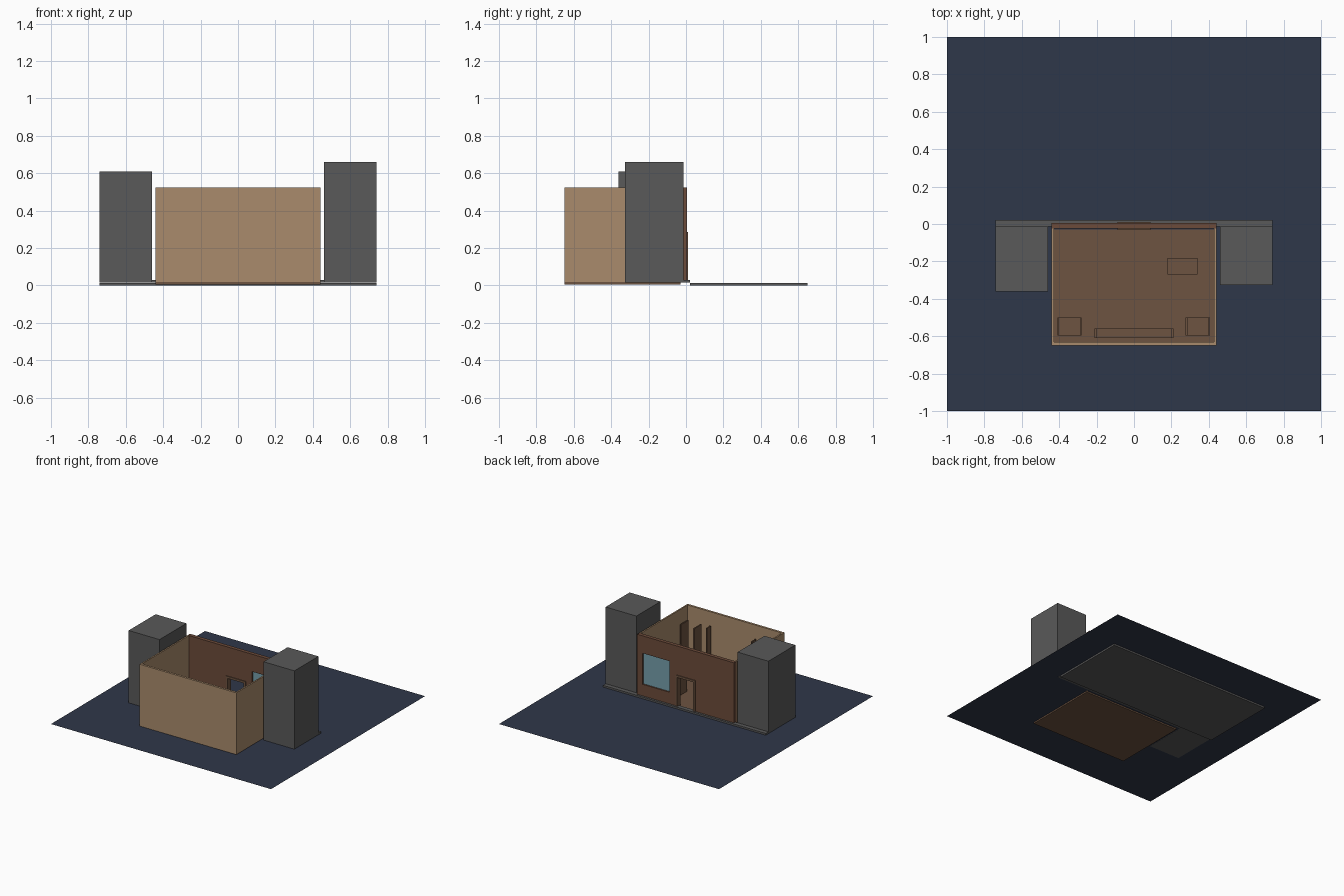
import bpy

if "Cube" in bpy.data.objects:
    bpy.data.objects.remove(bpy.data.objects["Cube"])

# Flat colours
def material(name, rgb):
    m = bpy.data.materials.new(name)
    m.diffuse_color = (*rgb, 1)
    m.use_nodes = True
    m.node_tree.nodes["Principled BSDF"].inputs["Base Color"].default_value = m.diffuse_color
    return m

NAVY = material("navy_ground", (0.028, 0.038, 0.067))
GREY = material("grey_concrete", (0.10, 0.10, 0.10))
TAN = material("tan_plaster", (0.40, 0.26, 0.15))
BROWN = material("brown_wood", (0.155, 0.088, 0.053))
BRICK = material("brick_brown", (0.15, 0.07, 0.042))
GLASS = material("blue_glass", (0.18, 0.35, 0.41))


def box(name, x, y, z, mat):
    """Box from (min, max) ranges along each axis."""
    bpy.ops.mesh.primitive_cube_add(size=1)
    ob = bpy.context.object
    ob.name = name
    for v in ob.data.vertices:
        v.co = [r[0] if c < 0 else r[1] for r, c in zip((x, y, z), v.co)]
    ob.data.materials.append(mat)
    return ob


# Ground sheet, with the road slab lying just under it
bpy.ops.mesh.primitive_plane_add(size=2, location=(0, 0, 0.0155))
ground = bpy.context.object
ground.name = "ground_sheet"
ground.data.materials.append(NAVY)
box("road", (-0.74, 0.74), (0.022, 0.65), (0, 0.014), GREY)
box("sidewalk", (-0.74, 0.74), (-0.013, 0.022), (0.0145, 0.03), GREY)

# Neighbouring blocks
box("left_block", (-0.74, -0.46), (-0.362, -0.013), (0.0145, 0.61), GREY)
box("right_block", (0.46, 0.74), (-0.325, -0.013), (0.0165, 0.66), GREY)

# Shop shell
FLOOR, TOP = 0.018, 0.523
box("shop_floor", (-0.44, 0.44), (-0.65, -0.03), (0.004, FLOOR), BROWN)
box("front_wall", (-0.44, 0.44), (-0.65, -0.632), (0.015, TOP), TAN)
for side, s in (("left", -1), ("right", 1)):
    box(side + "_wall", sorted((s * 0.428, s * 0.44)), (-0.632, -0.025),
        (0.015, TOP), TAN)

# Street wall, pieced around the door and the window
WALL = (-0.025, 0.005)
box("street_wall_left", (-0.44, -0.075), WALL, (0.016, TOP), BRICK)
box("street_wall_over_door", (-0.075, 0.075), WALL, (0.27, TOP), BRICK)
box("street_wall_middle", (0.075, 0.145), WALL, (0.016, TOP), BRICK)
box("street_wall_under_window", (0.145, 0.39), WALL, (0.016, 0.125), BRICK)
box("street_wall_over_window", (0.145, 0.39), WALL, (0.38, TOP), BRICK)
box("street_wall_right", (0.39, 0.44), WALL, (0.016, TOP), BRICK)
box("window_glass", (0.145, 0.39), (-0.012, -0.006), (0.125, 0.38), GLASS)

# Door frame
FRAME = (-0.031, 0.011)
for s in (-1, 1):
    box("door_jamb", sorted((s * 0.072, s * 0.088)), FRAME, (FLOOR, 0.285), BROWN)
box("door_lintel", (-0.072, 0.072), FRAME, (0.268, 0.285), BROWN)

# Counter
box("counter", (0.18, 0.34), (-0.27, -0.183), (FLOOR, 0.16), BROWN)


def shelf_unit(name, x, y):
    """Open unit: two tall side panels with low shelves between them."""
    for a in (x[0], x[1] - 0.01):
        box(name + "_side", (a, a + 0.01), y, (FLOOR, 0.42), BROWN)
    for z in (0.04, 0.14):
        box(name + "_board", (x[0] + 0.01, x[1] - 0.01), y, (z, z + 0.01), BROWN)


shelf_unit("long_shelf", (-0.21, 0.21), (-0.61, -0.56))
shelf_unit("left_shelf", (-0.41, -0.28), (-0.597, -0.5))
shelf_unit("right_shelf", (0.275, 0.405), (-0.597, -0.5))
